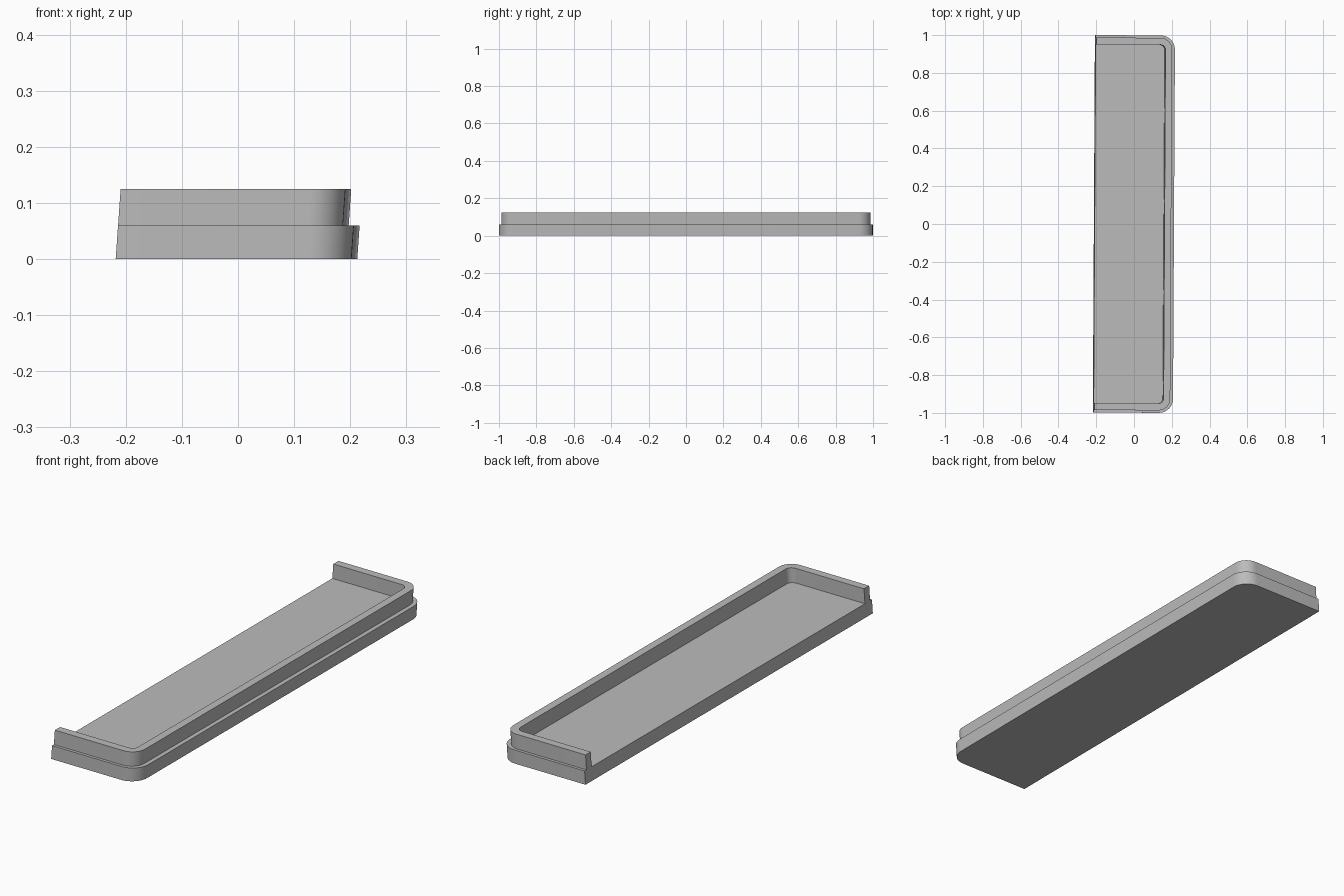
import bpy
import bmesh
from math import sin, cos, pi
from mathutils import Matrix

cube = bpy.data.objects.get("Cube")
if cube:
    bpy.data.objects.remove(cube, do_unlink=True)

grey = bpy.data.materials.new("plain grey")
grey.use_nodes = True
colour = (0.5, 0.5, 0.5, 1)
grey.diffuse_color = colour
grey.node_tree.nodes["Principled BSDF"].inputs["Base Color"].default_value = colour

LEFT = -0.2125
LEDGE = 0.06
TOP = 0.125
# Slight lean towards +x with height, and a slight turn about z
SKEW = Matrix(((1, 0.0055, 0.07, 0), (-0.0055, 1, 0, 0), (0, 0, 1, 0), (0, 0, 0, 1)))


def outline(right, half, radius, steps=12):
    """Open path from the front left end to the back left end, round at the right."""
    arc = [(right - radius + radius * cos(a), half - radius + radius * sin(a))
           for a in (pi / 2 * i / steps for i in range(steps + 1))]
    front = [(x, -y) for x, y in reversed(arc)]
    return [(LEFT, -half)] + front + arc + [(LEFT, half)]


def finish(name, bm):
    bmesh.ops.recalc_face_normals(bm, faces=bm.faces)
    bmesh.ops.transform(bm, matrix=SKEW, verts=bm.verts)
    mesh = bpy.data.meshes.new(name)
    bm.to_mesh(mesh)
    bm.free()
    mesh.materials.append(grey)
    obj = bpy.data.objects.new(name, mesh)
    bpy.context.collection.objects.link(obj)
    bpy.ops.object.select_all(action='DESELECT')
    obj.select_set(True)
    bpy.context.view_layer.objects.active = obj
    bpy.ops.object.shade_smooth_by_angle(angle=0.6)


# Base slab, its top forming both the floor and the outer ledge
bm = bmesh.new()
face = bm.faces.new([bm.verts.new((x, y, 0)) for x, y in outline(0.2075, 0.999, 0.075)])
grown = bmesh.ops.extrude_face_region(bm, geom=[face], use_keep_orig=True)
for v in grown["geom"]:
    if isinstance(v, bmesh.types.BMVert):
        v.co.z = LEDGE
finish("base_tray", bm)

# Raised lip around three sides, open on the left
bm = bmesh.new()
outer = outline(0.188, 0.986, 0.062)
inner = outline(0.153, 0.95, 0.028)
rings = [[bm.verts.new((x, y, z)) for x, y in path]
         for path, z in ((outer, LEDGE), (outer, TOP), (inner, TOP), (inner, LEDGE))]
for a, b in zip(rings, rings[1:] + rings[:1]):
    for i in range(len(a) - 1):
        bm.faces.new((a[i], a[i + 1], b[i + 1], b[i]))
for end in (0, -1):
    bm.faces.new([ring[end] for ring in rings])
finish("raised_lip", bm)
